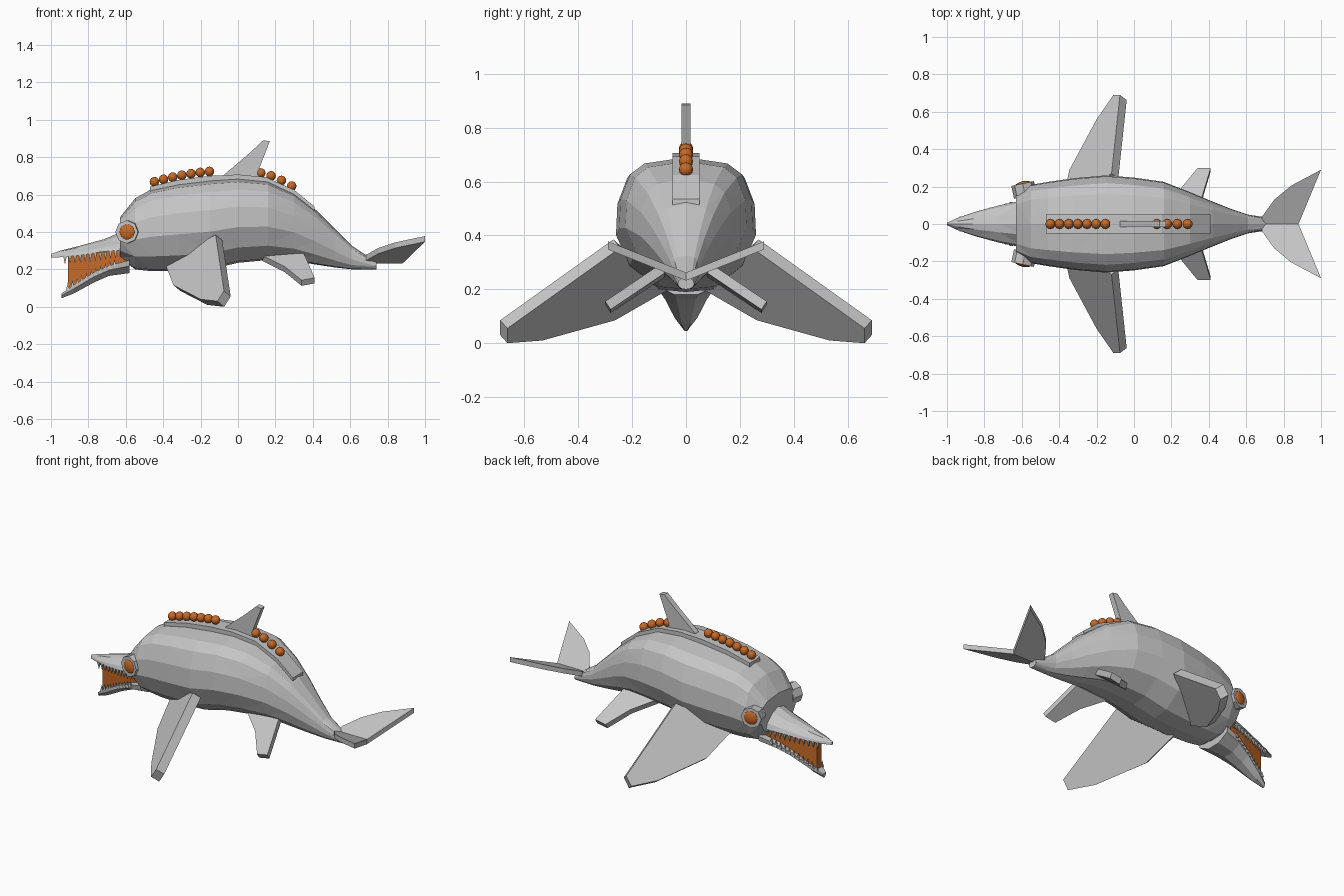
import bpy, bmesh, math
from mathutils import Vector

cube = bpy.data.objects.get("Cube")
if cube:
    bpy.data.objects.remove(cube, do_unlink=True)


def material(name, rgb):
    mat = bpy.data.materials.new(name)
    mat.use_nodes = True
    mat.diffuse_color = (*rgb, 1)
    mat.node_tree.nodes["Principled BSDF"].inputs["Base Color"].default_value = (*rgb, 1)
    return mat


GREY = material("light grey", (0.56, 0.56, 0.56))
ORANGE = material("burnt orange", (0.56, 0.14, 0.02))


def finish(name, bm, mat, mirror=False):
    bmesh.ops.recalc_face_normals(bm, faces=bm.faces)
    mesh = bpy.data.meshes.new(name)
    bm.to_mesh(mesh)
    bm.free()
    mesh.materials.append(mat)
    obj = bpy.data.objects.new(name, mesh)
    bpy.context.collection.objects.link(obj)
    if mirror:
        mod = obj.modifiers.new("mirror", "MIRROR")
        mod.use_axis = (False, True, False)
        mod.use_mirror_merge = False
    return obj


def loft(name, half, sections, mat, facet=False):
    """Skin symmetric cross-sections; each section is x, half width, bottom, top."""
    ring = half + [(-u, v) for u, v in reversed(half) if u > 0]
    bm = bmesh.new()
    rows = [[bm.verts.new((x, u * w, lo + v * (hi - lo))) for u, v in ring]
            for x, w, lo, hi in sections]
    n = len(ring)
    for a, b in zip(rows, rows[1:]):
        for i in range(n):
            bm.faces.new((a[i], a[(i + 1) % n], b[(i + 1) % n], b[i]))
    bm.faces.new(rows[0])
    bm.faces.new(rows[-1])
    if facet:
        bmesh.ops.triangulate(bm, faces=bm.faces)
    return finish(name, bm, mat)


def slab(name, outline, offset, mat, mirror=True):
    """Flat outline thickened along an offset vector."""
    bm = bmesh.new()
    top = [bm.verts.new(p) for p in outline]
    low = [bm.verts.new(Vector(p) + Vector(offset)) for p in outline]
    n = len(top)
    bm.faces.new(top)
    bm.faces.new(low[::-1])
    for i in range(n):
        j = (i + 1) % n
        bm.faces.new((top[i], low[i], low[j], top[j]))
    return finish(name, bm, mat, mirror)


# Body
round_half = [(0, 1), (.62, .95), (.84, .86), (.98, .66), (1, .42), (.8, .18), (.4, .02), (0, 0)]
loft("body", round_half, [
    (-.63, .17, .26, .48), (-.55, .21, .20, .58), (-.46, .225, .19, .63), (-.32, .245, .19, .66),
    (-.15, .26, .20, .68), (0, .248, .235, .69), (.16, .225, .25, .675), (.30, .17, .245, .61),
    (.42, .12, .225, .515), (.52, .08, .21, .415), (.61, .05, .20, .325), (.74, .03, .20, .24),
], GREY, facet=True)

# Upper snout and lower jaw
snout_half = [(0, 1), (.45, .85), (.9, .35), (1, 0)]
loft("upper_snout", snout_half, [
    (-1, .006, .262, .282), (-.95, .03, .265, .30), (-.85, .065, .275, .325),
    (-.72, .10, .295, .36), (-.60, .125, .305, .41),
], GREY, facet=True)
jaw_half = [(0, 1), (1, 1), (.95, .55), (.35, 0)]
loft("lower_jaw", jaw_half, [
    (-.945, .015, .045, .07), (-.88, .045, .07, .115), (-.77, .08, .13, .185),
    (-.69, .105, .165, .22), (-.58, .125, .18, .25),
], GREY)

# Mouth lining between the jaws
box_half = [(0, 1), (1, 1), (1, 0), (0, 0)]
loft("mouth_lining", box_half, [(-.91, .022, .085, .275), (-.75, .06, .18, .30),
                                (-.60, .08, .22, .31)], ORANGE)


# Teeth along both jaw edges
def tooth(bm, base, height):
    x, y, z = base
    tip = bm.verts.new((x, y, z + height))
    ring = [bm.verts.new((x + dx, y + dy, z)) for dx, dy in
            ((-.009, -.007), (.009, -.007), (.009, .007), (-.009, .007))]
    bm.faces.new(ring)
    for i in range(4):
        bm.faces.new((ring[i], ring[(i + 1) % 4], tip))


upper, lower = bmesh.new(), bmesh.new()
COUNT = 11
for i in range(COUNT):
    t = i / (COUNT - 1)
    tooth(upper, (-.925 + .27 * t, .034 + .077 * t, .27 + .03 * t), -.045)
    tooth(lower, (-.91 + .25 * t, .028 + .08 * t, .09 + .138 * t - .012 * t * t), .04)
finish("upper_teeth", upper, GREY, mirror=True)
finish("lower_teeth", lower, GREY, mirror=True)

# Eyes: octagonal socket with an orange dome
for label, side in (("left", 1), ("right", -1)):
    turn = (math.radians(-90 * side), 0, math.radians(12 * side))
    bpy.ops.mesh.primitive_cylinder_add(vertices=8, radius=.062, depth=.07,
                                        location=(-.588, side * .182, .40), rotation=turn)
    socket = bpy.context.object
    socket.name = label + "_eye_socket"
    socket.data.materials.append(GREY)
    bpy.ops.mesh.primitive_uv_sphere_add(segments=16, ring_count=8, radius=.043,
                                         location=(-.592, side * .212, .40), rotation=turn)
    eye = bpy.context.object
    eye.name = label + "_eye"
    eye.scale.z = .4
    eye.data.materials.append(ORANGE)

# Raised strip along the back
loft("back_strip", box_half, [
    (x, .05, z - .045, z) for x, z in
    ((-.47, .642), (-.32, .678), (-.15, .70), (0, .707), (.15, .693), (.30, .625), (.41, .535))
], GREY)

# Beads on the strip, in front of and behind the dorsal fin
beads = [(-.447 + .049 * i, .668 + .014 * i - .0008 * i * i) for i in range(7)]
beads += [(.122, .715), (.177, .70), (.232, .675), (.287, .645)]
for i, (x, z) in enumerate(beads):
    bpy.ops.mesh.primitive_uv_sphere_add(segments=14, ring_count=8, radius=.026, location=(x, 0, z))
    bead = bpy.context.object
    bead.name = f"back_bead_{i + 1}"
    bead.data.materials.append(ORANGE)
    bpy.ops.object.shade_smooth()

# Dorsal fin
slab("dorsal_fin", [(x, -.017, z) for x, z in
     ((-.09, .68), (-.07, .71), (.06, .82), (.135, .89), (.17, .885), (.11, .73), (.12, .68))],
     (0, .034, 0), GREY, mirror=False)

# Front flippers
slab("front_flippers", [(-.12, .27, .385), (-.39, .09, .23), (-.345, .29, .115),
                        (-.20, .56, .04), (-.11, .69, .03), (-.075, .69, .085)],
     (.036, -.027, -.03), GREY)

# Rear flippers
slab("rear_flippers", [(.35, .10, .29), (.13, .10, .275), (.25, .19, .215),
                       (.34, .30, .142), (.41, .30, .155)],
     (0, -.02, -.03), GREY)

# Tail flukes, rising to each side
slab("tail_flukes", [(x, y, .262 + .40 * y) for x, y in
     ((.68, 0), (.685, .04), (.75, .13), (.84, .205), (1, .29), (.88, 0))],
     (0, 0, -.03), GREY)
